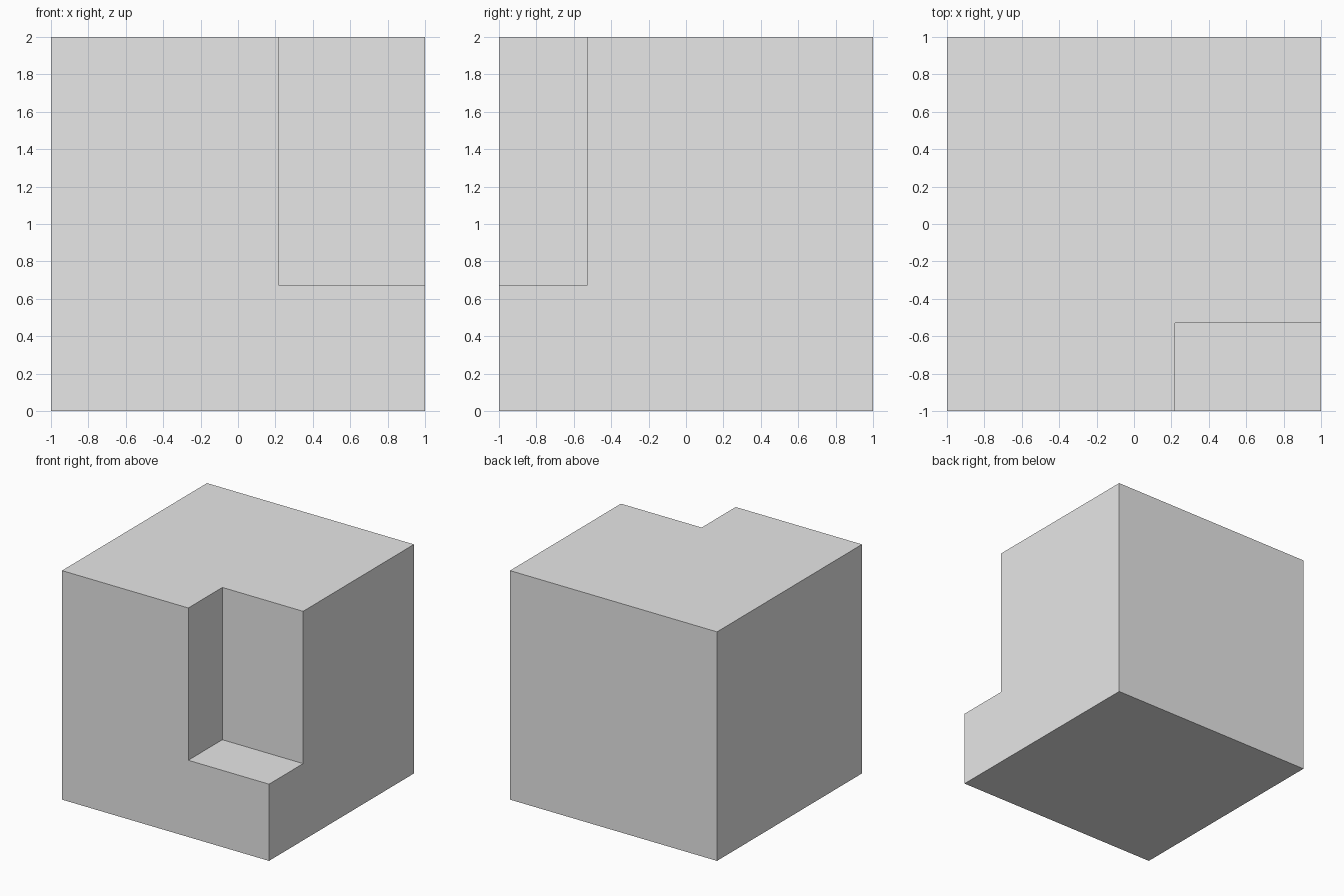
import bpy
from mathutils import Vector

default_cube = bpy.data.objects.get("Cube")
if default_cube:
    bpy.data.objects.remove(default_cube, do_unlink=True)


def make_material(name, colour):
    mat = bpy.data.materials.new(name)
    mat.use_nodes = True
    mat.diffuse_color = colour
    mat.node_tree.nodes["Principled BSDF"].inputs["Base Color"].default_value = colour
    return mat


def add_box(name, low, high):
    """Box spanning two opposite corners."""
    low, high = Vector(low), Vector(high)
    bpy.ops.mesh.primitive_cube_add(size=1)
    box = bpy.context.object
    box.name = name
    for v in box.data.vertices:
        v.co = (low + high) / 2 + v.co * (high - low)
    return box


# Main block
block = add_box("notched_block", (-1, -1, 0), (1, 1, 2))
block.data.materials.append(make_material("light_grey", (0.8, 0.8, 0.8, 1)))

# Notch in the upper front left corner, cutter overshoots the outer faces
cutter = add_box("notch_cutter", (0.22, -1.2, 0.67), (1.2, -0.53, 2.2))
cutter.hide_render = True

notch = block.modifiers.new("notch", "BOOLEAN")
notch.operation = "DIFFERENCE"
notch.solver = "EXACT"
notch.object = cutter

# Bake the cut and discard the cutter
bpy.context.view_layer.objects.active = block
bpy.ops.object.modifier_apply(modifier=notch.name)
bpy.data.objects.remove(cutter, do_unlink=True)
